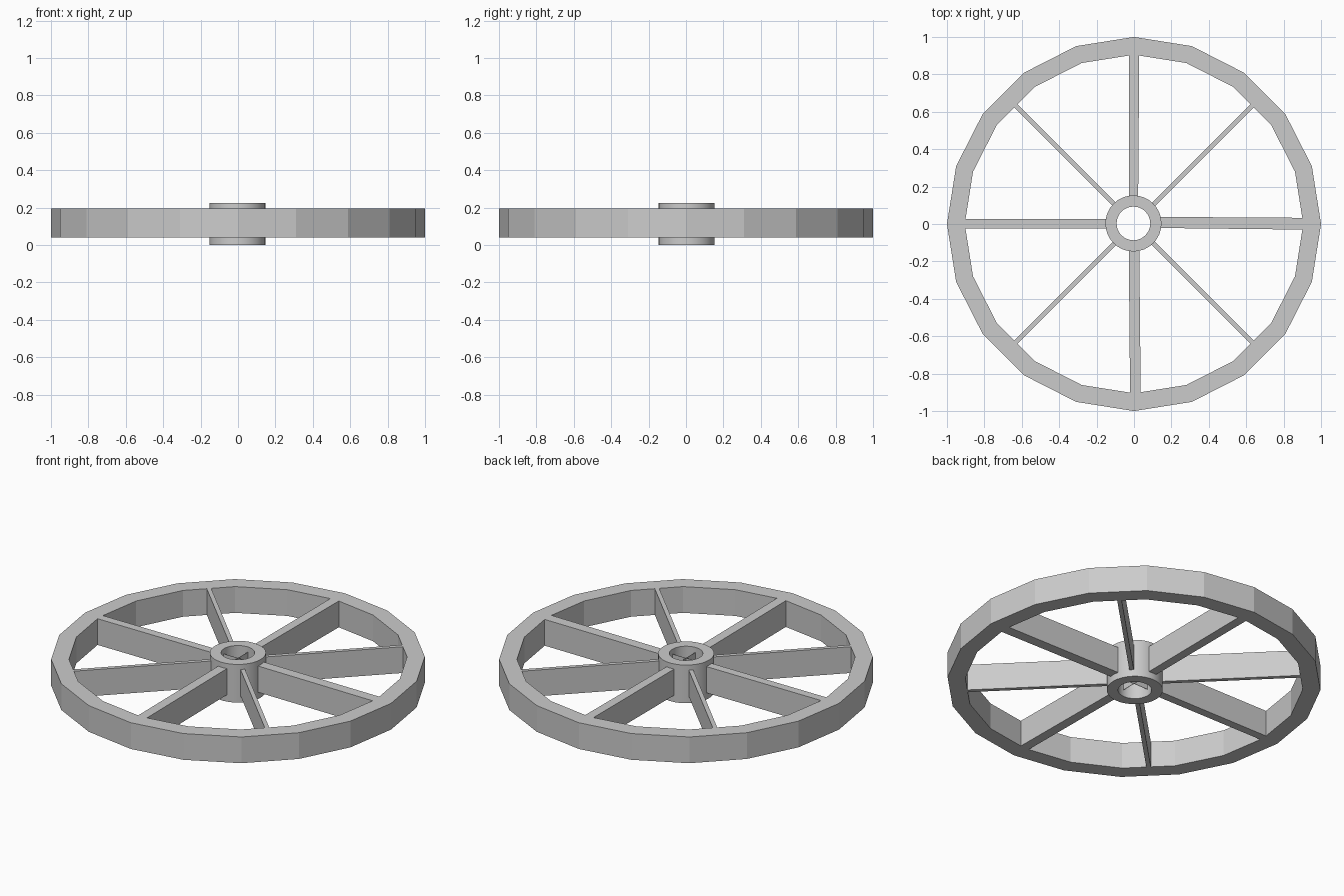
import bpy, bmesh
from math import sin, cos, pi, radians

if "Cube" in bpy.data.objects:
    bpy.data.objects.remove(bpy.data.objects["Cube"])

def make_object(name, bm):
    bmesh.ops.recalc_face_normals(bm, faces=bm.faces)
    mesh = bpy.data.meshes.new(name)
    bm.to_mesh(mesh)
    bm.free()
    ob = bpy.data.objects.new(name, mesh)
    bpy.context.collection.objects.link(ob)
    return ob

def ring(name, r_out, r_in, z0, z1, sides, cx=0, cy=0):
    """Square-section ring: four loops joined into a closed tube."""
    bm = bmesh.new()
    loops = []
    for r, z in ((r_out, z0), (r_out, z1), (r_in, z1), (r_in, z0)):
        loops.append([bm.verts.new((cx + r * cos(2 * pi * i / sides),
                                    cy + r * sin(2 * pi * i / sides), z))
                      for i in range(sides)])
    for k in range(4):
        a, b = loops[k], loops[(k + 1) % 4]
        for i in range(sides):
            j = (i + 1) % sides
            bm.faces.new((a[i], a[j], b[j], b[i]))
    return make_object(name, bm)

def spoke(name, angle, inner, outer, r0=0.12, r1=0.91, z0=0.04, z1=0.195):
    """Upright board; inner and outer are (right, left) edge offsets."""
    bm = bmesh.new()
    plan = [(r0, inner[0]), (r1, outer[0]), (r1, outer[1]), (r0, inner[1])]
    base = bm.faces.new([bm.verts.new((x, y, z0)) for x, y in plan])
    top = bmesh.ops.extrude_face_region(bm, geom=[base])
    bmesh.ops.translate(bm, vec=(0, 0, z1 - z0),
                        verts=[v for v in top["geom"] if isinstance(v, bmesh.types.BMVert)])
    ob = make_object(name, bm)
    ob.rotation_euler.z = radians(angle)
    return ob

# Faceted rim and round hub
ring("rim", 1.0, 0.905, 0.04, 0.195, 20)
hub = ring("hub", 0.15, 0.09, 0.0, 0.225, 32, -0.003, 0.003)
bpy.context.view_layer.objects.active = hub
hub.select_set(True)
bpy.ops.object.shade_smooth_by_angle(angle=radians(30))

# Thick spokes, each slightly skewed
thick = {0: ((-0.021, 0.038), (-0.03, 0.033)),
         90: ((-0.022, 0.028), (-0.028, 0.027)),
         180: ((-0.026, 0.024), (-0.026, 0.023)),
         270: ((-0.028, 0.028), (-0.021, 0.036))}
for angle, (inner, outer) in thick.items():
    spoke(f"thick_spoke_{angle}", angle, inner, outer)

# Thin diagonal spokes
for angle in (45, 135, 225, 315):
    spoke(f"thin_spoke_{angle}", angle, (-0.012, 0.012), (-0.012, 0.012))

# Thin crossed webs inside the hub bore
for angle in (0, 90):
    spoke(f"bore_web_{angle}", angle, (-0.001, 0.001), (-0.001, 0.001), -0.1, 0.1)
